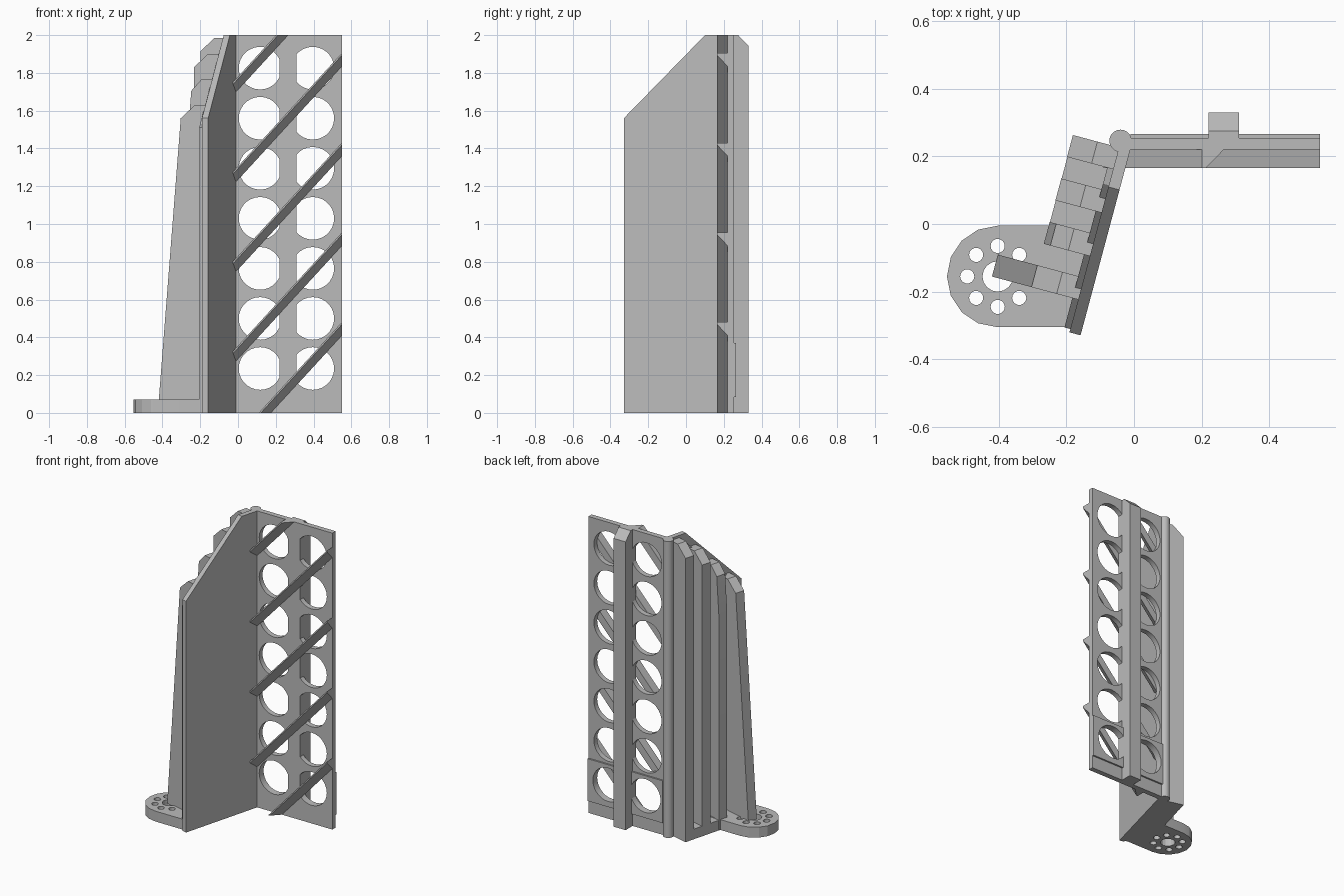
import bpy, bmesh
from math import sin, cos, pi, radians
from mathutils import Vector, Matrix

old = bpy.data.objects.get("Cube")
if old:
    bpy.data.objects.remove(old, do_unlink=True)

GREY = (0.5, 0.5, 0.5, 1)
mat = bpy.data.materials.new("plain grey")
mat.use_nodes = True
mat.diffuse_color = GREY
for node in mat.node_tree.nodes:
    if node.type == 'BSDF_PRINCIPLED':
        node.inputs["Base Color"].default_value = GREY


def finish(name, bm):
    bmesh.ops.remove_doubles(bm, verts=bm.verts, dist=1e-5)
    bmesh.ops.recalc_face_normals(bm, faces=bm.faces)
    mesh = bpy.data.meshes.new(name)
    bm.to_mesh(mesh)
    bm.free()
    mesh.materials.clear()
    mesh.materials.append(mat)
    for p in mesh.polygons:
        p.use_smooth = True
    mesh.set_sharp_from_angle(angle=radians(20))
    ob = bpy.data.objects.new(name, mesh)
    bpy.context.scene.collection.objects.link(ob)
    return ob


def prism(name, points, along, clip=None):
    """Polygon swept along a vector, optionally cut off at two heights."""
    bm = bmesh.new()
    face = bm.faces.new([bm.verts.new(p) for p in points])
    ext = bmesh.ops.extrude_face_region(bm, geom=[face], use_keep_orig=True)
    top = [g for g in ext["geom"] if isinstance(g, bmesh.types.BMVert)]
    bmesh.ops.translate(bm, verts=top, vec=along)
    for height, up in clip or ():
        cut = bmesh.ops.bisect_plane(
            bm, geom=bm.verts[:] + bm.edges[:] + bm.faces[:],
            plane_co=(0, 0, height), plane_no=(0, 0, up), clear_outer=True)
        edges = [g for g in cut["geom_cut"] if isinstance(g, bmesh.types.BMEdge)]
        if edges:
            bmesh.ops.holes_fill(bm, edges=edges)
    return finish(name, bm)


def ring(cx, cy, r, n, start=0, sweep=2 * pi):
    return [(cx + r * cos(start + sweep * i / n), cy + r * sin(start + sweep * i / n))
            for i in range(n)]


def sheet(name, loops, thick, matrix):
    """Flat plate: first loop is the outline, the others are holes."""
    cu = bpy.data.curves.new(name, 'CURVE')
    cu.dimensions = '2D'
    cu.fill_mode = 'BOTH'
    cu.extrude = thick / 2
    for loop in loops:
        sp = cu.splines.new('POLY')
        sp.points.add(len(loop) - 1)
        for pt, (x, y) in zip(sp.points, loop):
            pt.co = (x, y, 0, 1)
        sp.use_cyclic_u = True
    tmp = bpy.data.objects.new(name + "_outline", cu)
    mesh = bpy.data.meshes.new_from_object(tmp)
    bm = bmesh.new()
    bm.from_mesh(mesh)
    bm.transform(matrix)
    bpy.data.objects.remove(tmp)
    bpy.data.curves.remove(cu)
    bpy.data.meshes.remove(mesh)
    return finish(name, bm)


def rect(x0, x1, z0, z1):
    return [(x0, z0), (x1, z0), (x1, z1), (x0, z1)]


def upright(y):
    return Matrix.Translation((0, y, 0)) @ Matrix.Rotation(pi / 2, 4, 'X')


# Perforated panel with a thicker bottom section
COLUMNS = (0.117, 0.396)
holes = [ring(x, 0.235 + 0.265 * i, 0.113, 28) for x in COLUMNS for i in range(7)]
sheet("perforated_panel", [rect(-0.04, 0.55, 0, 2)] + holes, 0.035, upright(0.2375))
low_holes = [ring(x, 0.235, 0.113, 28) for x in COLUMNS]
sheet("lower_panel", [rect(-0.01, 0.55, 0.085, 0.37)] + low_holes, 0.012, upright(0.26))

# Rear post with a bevelled top
post = [(0.22, 0), (0.33, 0), (0.33, 1.945), (0.275, 2), (0.22, 2)]
prism("rear_post", [(0.22, y, z) for y, z in post], (0.09, 0, 0))

# Diagonal wedge slats
SLOPE = 1.09
LEFT, RIGHT = -0.09, 0.55
for k in range(-3, 2):
    z = 1.905 + 0.475 * k - SLOPE * (RIGHT - LEFT)
    section = [(0.165, 0), (0.165, -0.012), (0.222, -0.072), (0.222, 0)]
    run = (RIGHT - LEFT, 0, SLOPE * (RIGHT - LEFT))
    prism("slat", [(LEFT, y, z + dz) for y, dz in section], run,
          clip=[(2, 1), (0, -1)])

# Hinge column
prism("hinge_column", [(x, y, 0) for x, y in ring(-0.04, 0.246, 0.033, 20)], (0, 0, 2))

# Side wing, in its own frame: u runs to the hinge, v runs outward
ANGLE = radians(15)
ORIGIN = Vector((-0.158, -0.329, 0))
U = Vector((sin(ANGLE), cos(ANGLE), 0))
V = Vector((-cos(ANGLE), sin(ANGLE), 0))


def side(u, v, z):
    return ORIGIN + U * u + V * v + Vector((0, 0, z))


wing = [(0, 0), (0.585, 0), (0.585, 2), (0.445, 2), (0, 1.56)]
prism("side_wing", [side(u, 0, z) for u, z in wing], V * 0.034)
backing = [(0.01, 0), (0.565, 0), (0.565, 1.96), (0.45, 1.94), (0.01, 1.51)]
prism("wing_backing", [side(u, 0.03, z) for u, z in backing], V * 0.022)

# Four ribs with bevelled tops; the front one flares down to the foot
WIDTH = 0.067
for i in range(4):
    top = min(1.63 + 0.135 * i, 1.985)
    outer = [(0.175, 0), (0.175, top - 0.07)]
    if i == 0:
        outer = [(0.298, 0.06), (0.177, top - 0.07)]
    if i == 1:
        outer = [(0.175, 0), (0.175, 1.45), (0.155, top - 0.06)]
    base = outer[0][1]
    profile = [(0.02, base)] + outer + [(0.1, top), (0.02, top)]
    prism("wing_rib", [side(0.1 + 0.133 * i, v, z) for v, z in profile], U * WIDTH)

# Base slab below the ribs
slab = [(0.235, 0.02), (0.566, 0.02), (0.566, 0.174), (0.235, 0.174)]
prism("base_slab", [side(u, v, 0) for u, v in slab], (0, 0, 0.068))

# Rounded foot with a ring of bolt holes
CX, CY = -0.403, -0.155
arc = ring(CX, CY, 0.15, 8, pi / 2, pi) + [(CX, CY - 0.15)]
outline = arc + [(-0.18, CY - 0.15), (-0.095, CY + 0.15)]
bolts = [ring(x, y, 0.021, 14) for x, y in ring(CX, CY, 0.09, 8)]
sheet("foot", [outline, ring(CX, CY, 0.045, 16)] + bolts, 0.07,
      Matrix.Translation((0, 0, 0.035)))
